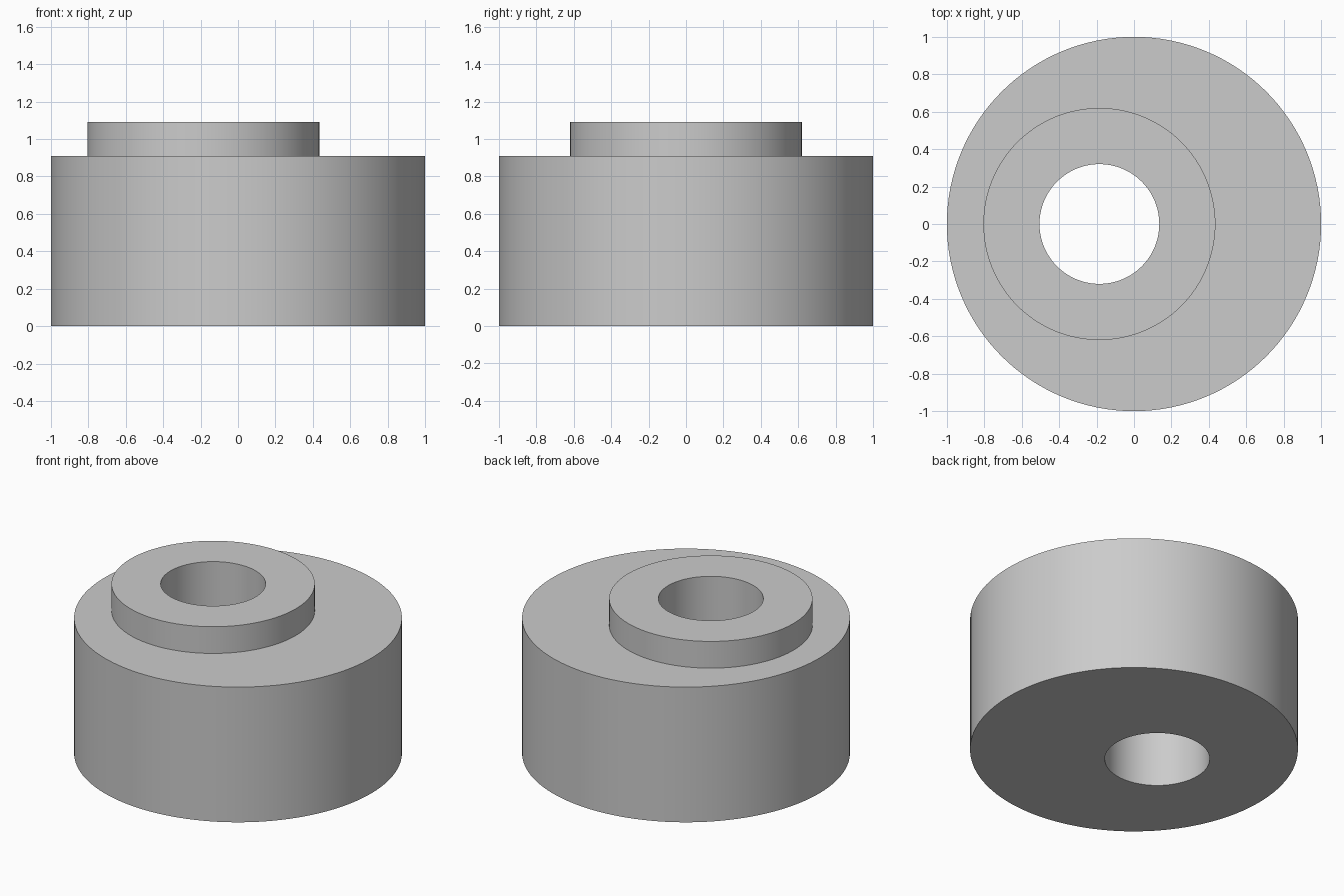
import bpy
import bmesh
from math import cos, sin, tau, radians

SEGMENTS = 128
OFFSET = -0.185          # hub and bore sit off the body's axis
BODY_R, HUB_R, BORE_R = 1.0, 0.62, 0.32
BODY_TOP, HUB_TOP = 0.91, 1.09

cube = bpy.data.objects.get("Cube")
if cube:
    bpy.data.objects.remove(cube, do_unlink=True)

# Plain grey metal
grey = bpy.data.materials.new("light_grey")
grey.use_nodes = True
colour = (0.6, 0.6, 0.6, 1)
grey.diffuse_color = colour
grey.node_tree.nodes["Principled BSDF"].inputs["Base Color"].default_value = colour


def ring(bm, centre_x, radius, z):
    """Add a horizontal circle of vertices."""
    angles = [tau * i / SEGMENTS for i in range(SEGMENTS)]
    return [bm.verts.new((centre_x + radius * cos(a), radius * sin(a), z)) for a in angles]


# Closed loop of rings: underside, body wall, shoulder, hub wall, hub top, bore wall
bm = bmesh.new()
rings = [
    ring(bm, OFFSET, BORE_R, 0),
    ring(bm, 0, BODY_R, 0),
    ring(bm, 0, BODY_R, BODY_TOP),
    ring(bm, OFFSET, HUB_R, BODY_TOP),
    ring(bm, OFFSET, HUB_R, HUB_TOP),
    ring(bm, OFFSET, BORE_R, HUB_TOP),
]
for lower, upper in zip(rings, rings[1:] + rings[:1]):
    for i in range(SEGMENTS):
        j = (i + 1) % SEGMENTS
        bm.faces.new((lower[i], lower[j], upper[j], upper[i]))
bmesh.ops.recalc_face_normals(bm, faces=bm.faces)

mesh = bpy.data.meshes.new("eccentric_bushing")
bm.to_mesh(mesh)
bm.free()
mesh.materials.append(grey)

bushing = bpy.data.objects.new("eccentric_bushing", mesh)
bpy.context.collection.objects.link(bushing)

# Smooth walls with crisp rims
bpy.ops.object.select_all(action="DESELECT")
bushing.select_set(True)
bpy.context.view_layer.objects.active = bushing
bpy.ops.object.shade_smooth_by_angle(angle=radians(30))
